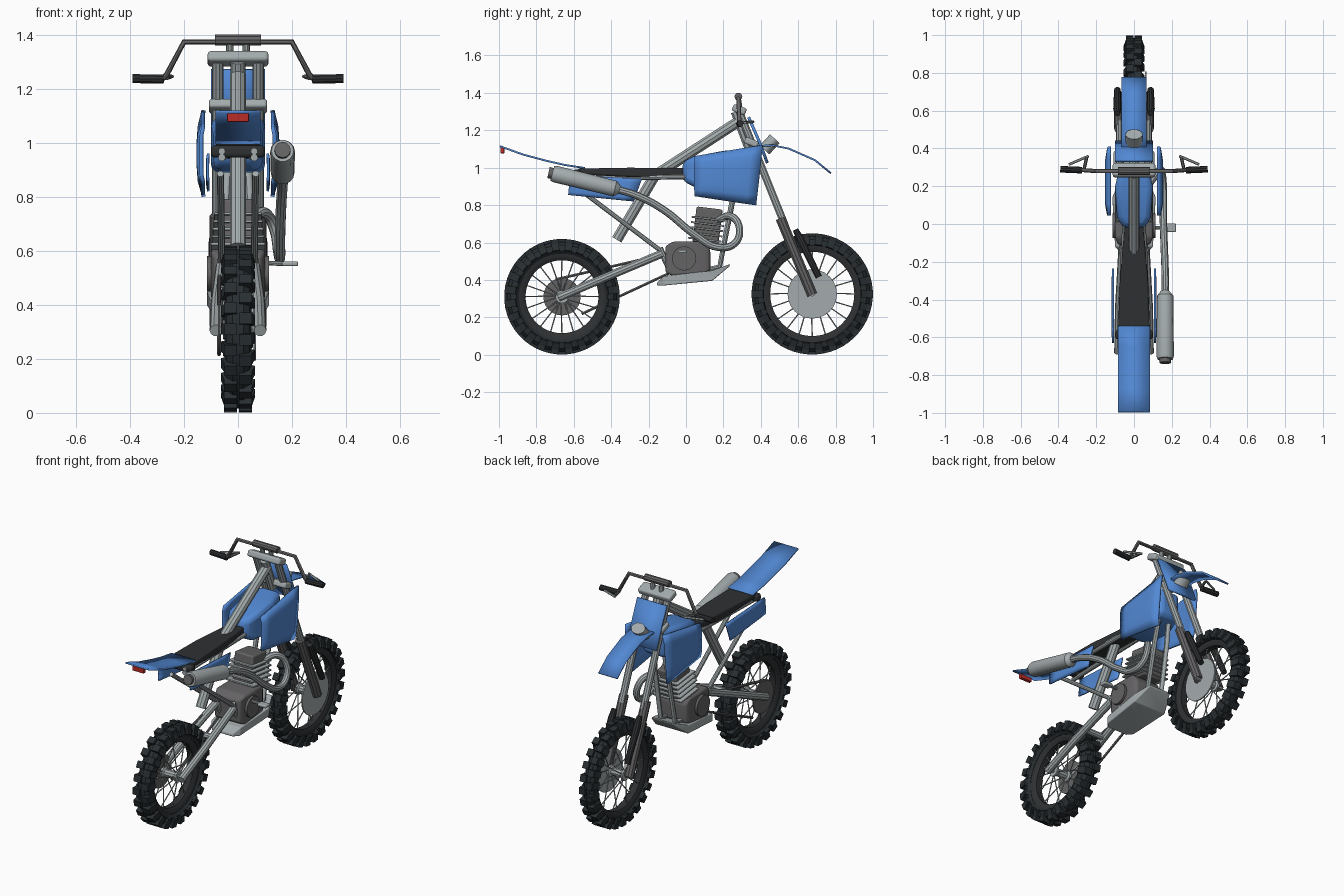
import bpy, bmesh, math
from mathutils import Matrix, Vector

if "Cube" in bpy.data.objects:
    bpy.data.objects.remove(bpy.data.objects["Cube"])

# Colours
def colour(name, rgb):
    m = bpy.data.materials.new(name)
    m.diffuse_color = (*rgb, 1)
    m.use_nodes = True
    m.node_tree.nodes["Principled BSDF"].inputs["Base Color"].default_value = m.diffuse_color
    return m
BLUE = colour("blue_plastic", (0.085, 0.25, 0.66))
STEEL = colour("light_steel", (0.37, 0.41, 0.42))
GREY = colour("dark_metal", (0.13, 0.125, 0.13))
BLACK = colour("seat_black", (0.028, 0.03, 0.032))
RUBBER = colour("rubber", (0.021, 0.027, 0.031))
RED = colour("red_lens", (0.5, 0.025, 0.02))

def add(name, bm, mat, bevel=0, solid=0):
    bmesh.ops.recalc_face_normals(bm, faces=bm.faces)
    me = bpy.data.meshes.new(name)
    bm.to_mesh(me)
    bm.free()
    me.materials.append(mat)
    ob = bpy.data.objects.new(name, me)
    bpy.context.collection.objects.link(ob)
    if solid:
        m = ob.modifiers.new("thickness", 'SOLIDIFY')
        m.thickness, m.offset = solid, 0
    if bevel:
        m = ob.modifiers.new("bevel", 'BEVEL')
        m.width, m.segments = bevel, 3
    return ob

def tube(name, pts, r, mat, sides=3, smooth=False):
    """Round bar along points; an optional fourth value scales the radius."""
    cu = bpy.data.curves.new(name, 'CURVE')
    cu.dimensions, cu.bevel_depth, cu.bevel_resolution = '3D', r, sides
    cu.use_fill_caps, cu.resolution_u = True, 6
    sp = cu.splines.new('BEZIER' if smooth else 'POLY')
    points = sp.bezier_points if smooth else sp.points
    points.add(len(pts) - 1)
    for p, co in zip(points, pts):
        if smooth:
            p.co = co[:3]
            p.handle_left_type = p.handle_right_type = 'AUTO'
        else:
            p.co = (*co[:3], 1)
        p.radius = co[3] if len(co) > 3 else 1
    tmp = bpy.data.objects.new("tmp", cu)
    bpy.context.collection.objects.link(tmp)
    bpy.context.view_layer.update()
    me = bpy.data.meshes.new_from_object(tmp.evaluated_get(bpy.context.evaluated_depsgraph_get()))
    bpy.data.objects.remove(tmp)
    bm = bmesh.new()
    bm.from_mesh(me)
    bmesh.ops.remove_doubles(bm, verts=bm.verts, dist=1e-5)
    return add(name, bm, mat)

def box(name, loc, size, mat, tilt=0, bevel=0.006):
    bm = bmesh.new()
    bmesh.ops.create_cube(bm, size=1, matrix=Matrix.LocRotScale(
        Vector(loc), Matrix.Rotation(tilt, 3, 'X').to_quaternion(), Vector(size)))
    return add(name, bm, mat, bevel)

def loft(name, sections, mat, bevel=0.006):
    """Body through rectangles given as (y, half width, z low, z high)."""
    bm = bmesh.new()
    rings = [[bm.verts.new((sx * w, y, z)) for sx, z in ((-1, a), (1, a), (1, b), (-1, b))]
             for y, w, a, b in sections]
    for p, q in zip(rings, rings[1:]):
        for i in range(4):
            bm.faces.new((p[i], p[(i + 1) % 4], q[(i + 1) % 4], q[i]))
    bm.faces.new(rings[0])
    bm.faces.new(rings[-1])
    return add(name, bm, mat, bevel)

def strip(name, path, half, mat, thick=0.01):
    """Thin sheet across x following a (y, z) path."""
    bm = bmesh.new()
    rows = [[bm.verts.new((s * half, y, z)) for s in (-1, 1)] for y, z in path]
    for p, q in zip(rows, rows[1:]):
        bm.faces.new((p[0], p[1], q[1], q[0]))
    return add(name, bm, mat, solid=thick)

def panel(name, corners, x, bulge, side, mat, thick=0.01, n=6):
    """Side sheet over four (y, z) corners, bowed outward."""
    a, b, c, d = (Vector(p) for p in corners)
    bm = bmesh.new()
    g = []
    for i in range(n + 1):
        u = i / n
        lo, hi = a.lerp(b, u), d.lerp(c, u)
        g.append([])
        for j in range(n + 1):
            v = j / n
            p = lo.lerp(hi, v)
            out = x + bulge * min(1, 1.6 * math.sin(math.pi * v), 0.4 + 1.6 * math.sin(math.pi * u))
            g[-1].append(bm.verts.new((side * out, p.x, p.y)))
    for i in range(n):
        for j in range(n):
            bm.faces.new((g[i][j], g[i + 1][j], g[i + 1][j + 1], g[i][j + 1]))
    return add(name, bm, mat, solid=thick)

def ring(name, profile, cy, cz, mat, n=48):
    """Closed (radius, x) profile turned about the wheel axle."""
    bm = bmesh.new()
    rs = [[bm.verts.new((x, cy + r * math.cos(t), cz + r * math.sin(t))) for r, x in profile]
          for t in (2 * math.pi * k / n for k in range(n))]
    m = len(profile)
    for k in range(n):
        p, q = rs[k], rs[(k + 1) % n]
        for i in range(m):
            bm.faces.new((p[i], p[(i + 1) % m], q[(i + 1) % m], q[i]))
    return add(name, bm, mat)

# Wheels
def wheel(tag, cy, R, inner, w, knobs):
    t = R - 0.016
    ring(tag + "_tyre", [(inner + .035, -w * .75), (t - .05, -w), (t - .018, -w * .85), (t, -w * .4), (t, w * .4),
                         (t - .018, w * .85), (t - .05, w), (inner + .035, w * .75)], cy, R, RUBBER)
    ring(tag + "_rim", [(inner, -.02), (inner + .02, -w * .7), (inner + .045, -w * .72), (inner + .045, w * .72),
                        (inner + .02, w * .7), (inner, .02)], cy, R, BLACK)
    bm = bmesh.new()
    for k in range(2 * knobs):
        s = 1 if k % 2 else -1
        turn = Matrix.Translation((0, cy, R)) @ Matrix.Rotation(math.pi * k / knobs, 4, 'X')
        for x, r, size, lean in ((w * .55, R - .015, (w * .95, .042, .027), 0), (w * .97, R - .042, (.016, .04, .045), .35)):
            bmesh.ops.create_cube(bm, size=1, matrix=turn @ Matrix.Translation((s * x, 0, r))
                                  @ Matrix.Rotation(-s * lean, 4, 'Y') @ Matrix.Diagonal((*size, 1)))
    add(tag + "_tread", bm, RUBBER)
    tube(tag + "_hub", [(-.055, cy, R, 1.5), (-.042, cy, R, 1.5), (-.035, cy, R), (.035, cy, R), (.042, cy, R, 1.5),
                        (.055, cy, R, 1.5)], .024, STEEL)
    tube(tag + "_axle", [(-.1, cy, R), (.1, cy, R)], .013, STEEL)
    for k in range(20):
        a, s = 2 * math.pi * k / 20, 1 if k % 2 else -1
        b = a + (.18 if k % 4 < 2 else -.18)
        tube(tag + "_spoke", [(s * .045, cy + .03 * math.cos(b), R + .03 * math.sin(b)),
                              (s * .008, cy + (inner + .01) * math.cos(a), R + (inner + .01) * math.sin(a))], .0035, STEEL, 1)
RY, RZ, FY, FZ = -.663, .31, .675, .325
wheel("rear", RY, RZ, .195, .05, 24)
wheel("front", FY, FZ, .225, .042, 26)
tube("front_brake_disc", [(.058, FY, FZ), (.066, FY, FZ)], .132, STEEL, 10)
tube("rear_sprocket", [(-.074, RY, RZ), (-.066, RY, RZ)], .1, GREY, 10)
for n, e, z in (("upper", .1, .55), ("lower", -.1, .45)):
    tube("chain_" + n, [(-.07, RY - e * .35 + .07 * (e < 0), RZ + e * .92), (-.07, -.06, z)], .008, GREY, 1)

# Front fork, one leg on each side
for s in (-1, 1):
    tube("fork_tube", [(s * .075, .285, 1.30), (s * .075, .53, .69)], .021, STEEL)
    tube("fork_slider", [(s * .077, .505, .73), (s * .077, .675, .32)], .028, GREY)
    tube("fork_guard", [(s * .088, .585, .67, .7), (s * .088, .61, .62), (s * .088, .71, .415, .8)], .022, BLACK)
    tube("frame_down_tube", [(s * .03, .29, 1.04), (s * .045, .24, .78), (s * .05, .18, .47), (s * .06, -.08, .41)], .015, STEEL)
    # Rear frame and swingarm
    tube("swingarm", [(s * .082, RY - .02, RZ - .005), (s * .078, -.45, .405), (s * .06, -.13, .54)], .023, STEEL)
    tube("seat_rail", [(s * .06, -.62, .945), (s * .05, 0, .95)], .014, STEEL)
    tube("rear_stay", [(s * .065, -.57, .885), (s * .06, -.14, .56)], .013, STEEL)
    tube("frame_pivot_stay", [(s * .06, -.14, .57), (s * .055, -.08, .44)], .017, STEEL)
    # Bodywork sides
    panel("tank_shroud", [(.045, .85), (.375, .80), (.41, 1.12), (.045, 1.06)], .128, .018, s, BLUE, .014)
    panel("side_panel", [(-.63, .855), (-.28, .82), (-.235, .94), (-.62, .96)], .11, .004, s, BLUE)
    # Handlebar fittings
    tube("grip", [(s * .275, .285, 1.235), (s * .39, .29, 1.237)], .0175, BLACK)
    tube("lever", [(s * .245, .31, 1.24), (s * .24, .36, 1.245), (s * .345, .315, 1.24)][1:], .007, STEEL, 1)
    tube("lever_perch", [(s * .265, .287, 1.24), (s * .25, .355, 1.245)], .009, GREY, 1)
    tube("bar_riser", [(s * .03, .29, 1.31), (s * .03, .28, 1.375)], .014, STEEL)
tube("handlebar", [(-.28, .285, 1.237), (-.265, .285, 1.25), (-.2, .28, 1.372), (.2, .28, 1.372), (.265, .285, 1.25),
                   (.28, .285, 1.237)], .011, GREY)
tube("bar_pad", [(-.085, .28, 1.38), (.085, .28, 1.38)], .021, GREY)
box("upper_clamp", (0, .285, 1.31), (.225, .075, .04), STEEL, -.38, .012)
box("lower_clamp", (0, .35, 1.135), (.215, .075, .035), STEEL, -.38, .01)
tube("steering_stem", [(0, .265, 1.3), (0, .34, 1.1)], .027, STEEL)

# Frame spine and shock
tube("frame_spine", [(0, .285, 1.25), (0, -.14, .975)], .03, STEEL)
tube("shock", [(0, -.16, .97), (0, -.37, .615)], .03, STEEL)
tube("swingarm_brace", [(-.07, -.36, .445), (.07, -.36, .445)], .02, STEEL)

# Tank, seat and fenders
loft("fuel_tank", [(-.02, .06, .93, 1.03), (.04, .09, .90, 1.06), (.2, .1, .89, 1.09), (.33, .07, .93, 1.1)], BLUE, .028)
loft("seat", [(-.58, .085, .965, .995), (-.3, .075, .95, 1.0), (-.1, .058, .945, .998), (.02, .045, .94, 1.0)], BLACK, .01)
box("seat_rear_mount", (0, -.585, .967), (.2, .05, .045), BLACK, 0, .015)
for s in (-1, 1):
    tube("mount_bolt", [(s * .06, -.6, .968), (s * .06, -.617, .968)], .013, STEEL)
strip("rear_fender", [(-.54, .998), (-.65, 1.015), (-.75, 1.038), (-.87, 1.07), (-.995, 1.115)], .084, BLUE)
box("tail_light", (0, -.982, 1.093), (.08, .022, .032), RED, 0, .004)
strip("front_fender", [(.37, 1.115), (.46, 1.12), (.55, 1.102), (.69, 1.04), (.775, .97)], .065, BLUE)
strip("number_plate", [(.335, 1.27), (.40, 1.12), (.435, 1.025)], .1, BLUE, .016)
tube("headlamp", [(0, .42, 1.095), (0, .475, 1.155)], .035, STEEL, 6).scale.x = 1.3

# Engine
loft("crankcase", [(-.11, .085, .44, .58), (-.07, .1, .42, .605), (.1, .1, .43, .605), (.13, .085, .45, .56)], GREY, .012)
box("cylinder", (0, .115, .69), (.13, .14, .19), GREY, -.12, .01)
for k in range(5):
    box("cooling_fin", (0, .1 + k * .005, .615 + k * .028), (.2 - .006 * k, .18, .01), STEEL, -.12, .003)
tube("engine_cover", [(-.115, -.01, .515), (.115, -.01, .515)], .065, GREY, 6)
loft("skid_plate", [(-.155, .07, .37, .385), (-.12, .1, .37, .42), (.14, .115, .395, .45), (.235, .075, .475, .485)], STEEL, .008)
tube("kick_lever", [(.09, -.02, .555), (.17, -.02, .552)], .009, STEEL)
box("foot_peg", (.192, -.02, .552), (.06, .045, .018), STEEL)

# Exhaust
tube("exhaust_pipe", [(.05, .17, .72), (.1, .24, .74), (.135, .285, .68), (.15, .26, .595), (.155, .17, .575), (.155, .05, .64),
                      (.16, -.12, .775), (.165, -.26, .85), (.165, -.39, .89)], .02, STEEL, 3, True)
tube("muffler", [(.165, -.355, .882, .5), (.165, -.38, .888, .95), (.165, -.70, .966), (.165, -.715, .97, .9)], .046, STEEL, 5)
tube("muffler_tip", [(.165, -.7, .966), (.165, -.735, .974)], .03, GREY, 4)

# Soft shading with crisp edges
for ob in bpy.context.scene.objects:
    ob.select_set(True)
    bpy.context.view_layer.objects.active = ob
bpy.ops.object.shade_smooth_by_angle(angle=math.radians(35))
